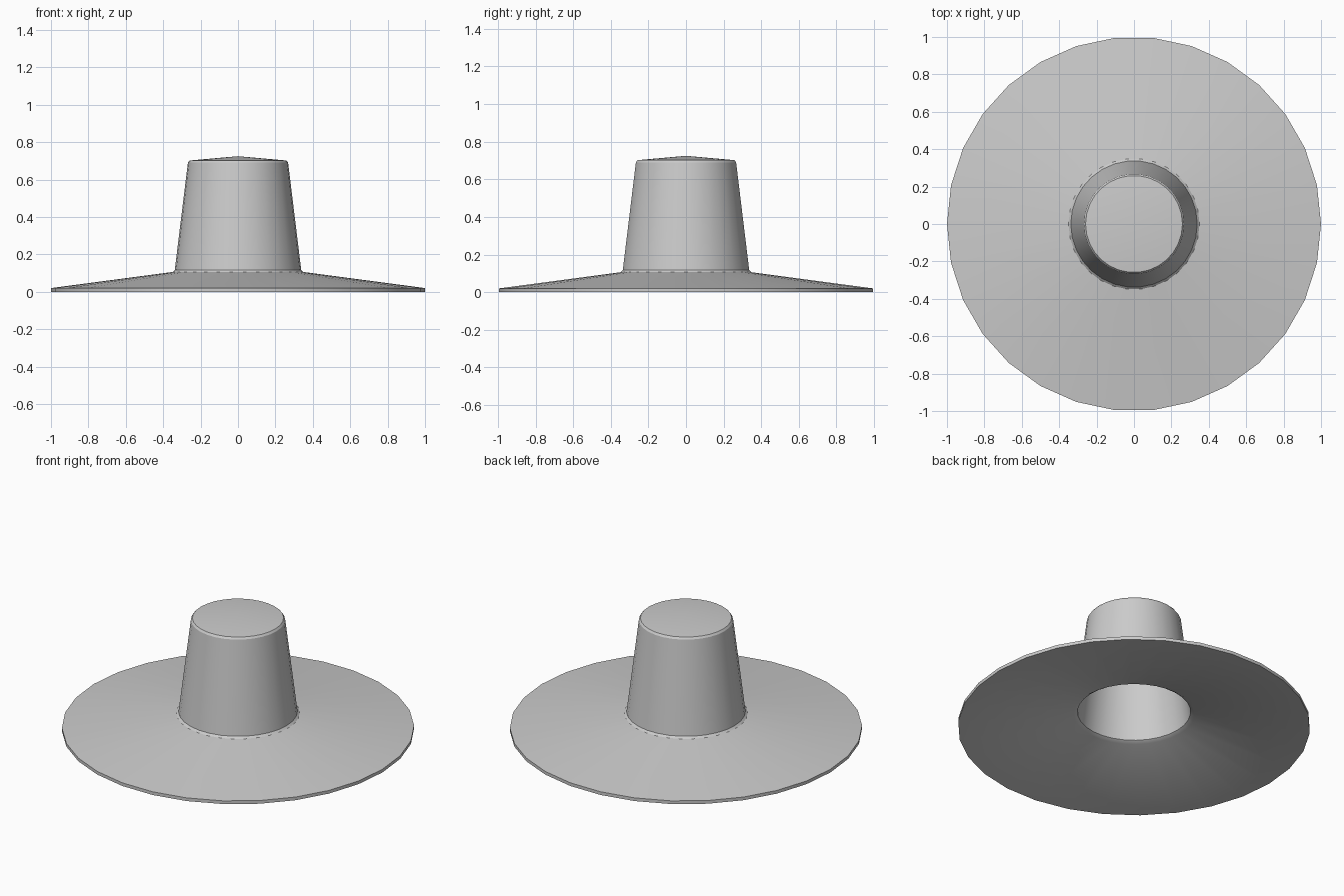
import bpy, bmesh
from math import cos, sin, tau

if "Cube" in bpy.data.objects:
    bpy.data.objects.remove(bpy.data.objects["Cube"])

SIDES = 30

# closed half-section of the thin shell: outside from the rim up, then inside back down
OUTER = [(1.0, 0.02), (0.35, 0.106), (0.338, 0.117), (0.268, 0.69), (0.259, 0.702), (0, 0.725)]
INNER = [(0, 0.703), (0.245, 0.682), (0.25, 0.676), (0.321, 0.1), (0.343, 0.086), (1.0, 0.0)]


def lathe(name, profile, sides):
    bm = bmesh.new()
    rings = []
    for r, z in profile:
        if r == 0:
            rings.append([bm.verts.new((0, 0, z))] * sides)
        else:
            rings.append([bm.verts.new((r * cos(tau * i / sides), r * sin(tau * i / sides), z))
                          for i in range(sides)])
    for k, a in enumerate(rings):
        b = rings[(k + 1) % len(rings)]
        for i in range(sides):
            j = (i + 1) % sides
            # drop duplicate pole vertices so tips become triangles
            corners = list(dict.fromkeys((a[i], a[j], b[j], b[i])))
            if len(corners) > 2:
                bm.faces.new(corners)
    bmesh.ops.recalc_face_normals(bm, faces=bm.faces)
    mesh = bpy.data.meshes.new(name)
    bm.to_mesh(mesh)
    bm.free()
    obj = bpy.data.objects.new(name, mesh)
    bpy.context.collection.objects.link(obj)
    return obj


# hat: wide sloping brim and hollow tapered crown in one shell
hat = lathe("wide_brim_hat", OUTER + INNER, SIDES)
bpy.context.view_layer.objects.active = hat
hat.select_set(True)
bpy.ops.object.shade_smooth_by_angle(angle=0.5)
